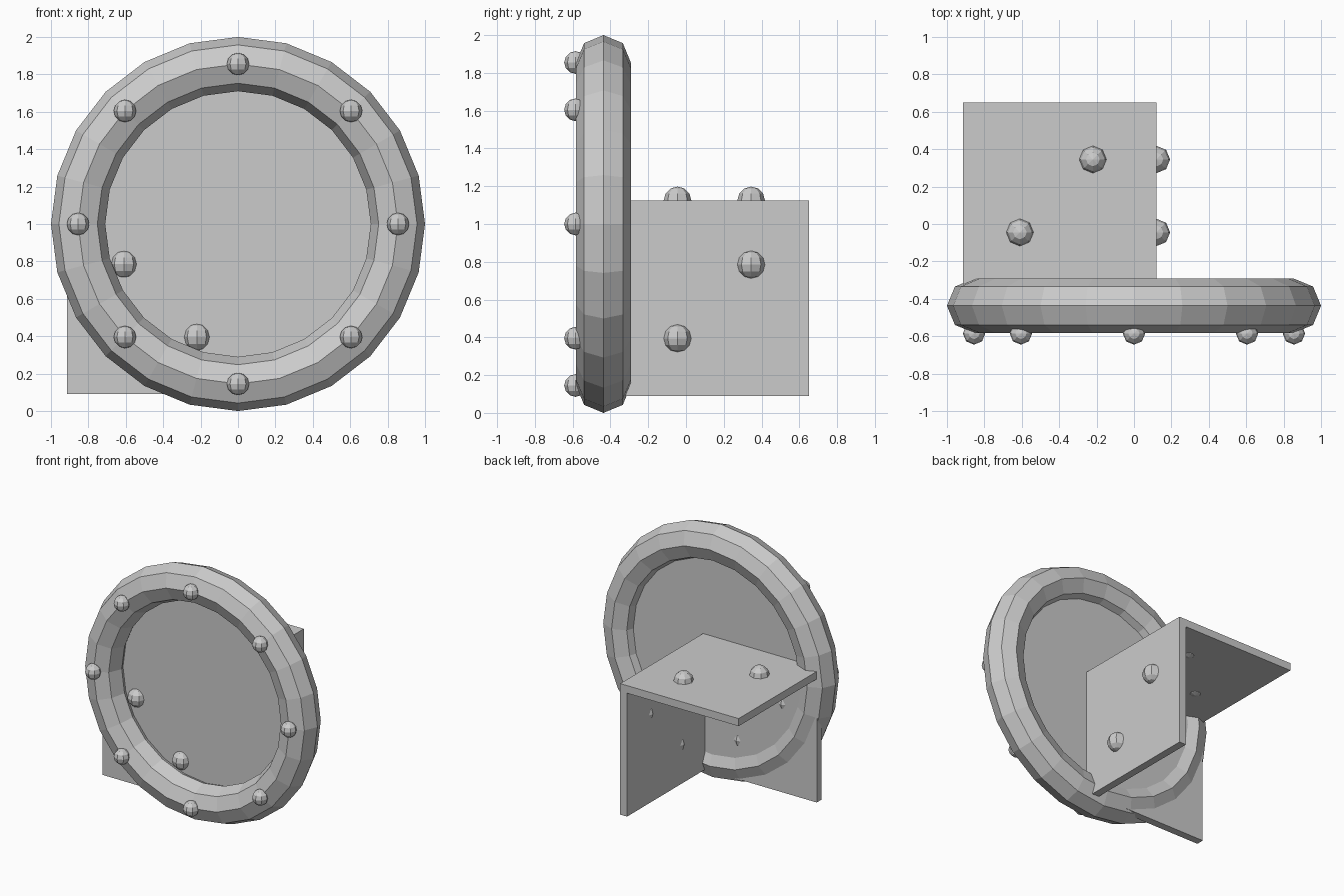
import bpy
from math import sin, cos, pi

if "Cube" in bpy.data.objects:
    bpy.data.objects.remove(bpy.data.objects["Cube"])

RING_Y = -0.437
CORNER = (0.12, -0.385, 1.125)   # outer corner shared by the three plates
SIZE, THICK = 1.035, 0.06


def rivet(name, loc, radius):
    bpy.ops.mesh.primitive_uv_sphere_add(segments=8, ring_count=6, radius=radius, location=loc)
    bpy.context.object.name = name


def box(name, lo, hi):
    bpy.ops.mesh.primitive_cube_add(size=1, location=[(a + b) / 2 for a, b in zip(lo, hi)])
    ob = bpy.context.object
    ob.name = name
    ob.scale = [b - a for a, b in zip(lo, hi)]


# Round rim
bpy.ops.mesh.primitive_torus_add(major_segments=24, minor_segments=8, major_radius=0.855,
                                 minor_radius=0.145, location=(0, RING_Y, 1),
                                 rotation=(pi / 2, 0, 0))
bpy.context.object.name = "rim"

# Thin disc filling the rim, lying against the bracket
bpy.ops.mesh.primitive_cylinder_add(vertices=24, radius=0.74, depth=0.012,
                                    location=(0, -0.392, 1), rotation=(pi / 2, 0, 0))
bpy.context.object.name = "disc"

# Rivets around the rim
for i in range(8):
    a = i * pi / 4
    rivet("rim_rivet", (0.855 * cos(a), -0.585, 1 + 0.855 * sin(a)), 0.06)

# Corner bracket of three plates
cx, cy, cz = CORNER
left, back, bottom = cx - SIZE, cy + SIZE, cz - SIZE
box("top_plate", (left, cy, cz - THICK), (cx, back, cz))
box("side_plate", (cx - THICK, cy, bottom), (cx, back, cz - THICK))
box("front_plate", (left, cy, bottom), (cx - THICK, cy + THICK, cz - THICK))

# Two rivets on each plate
near, far = 0.34, 0.73
for u, v in ((near, far), (far, near)):
    rivet("top_rivet", (cx - u, cy + v, cz), 0.073)
    rivet("side_rivet", (cx, cy + u, cz - v), 0.073)
    rivet("front_rivet", (cx - u, cy, cz - v), 0.073)
